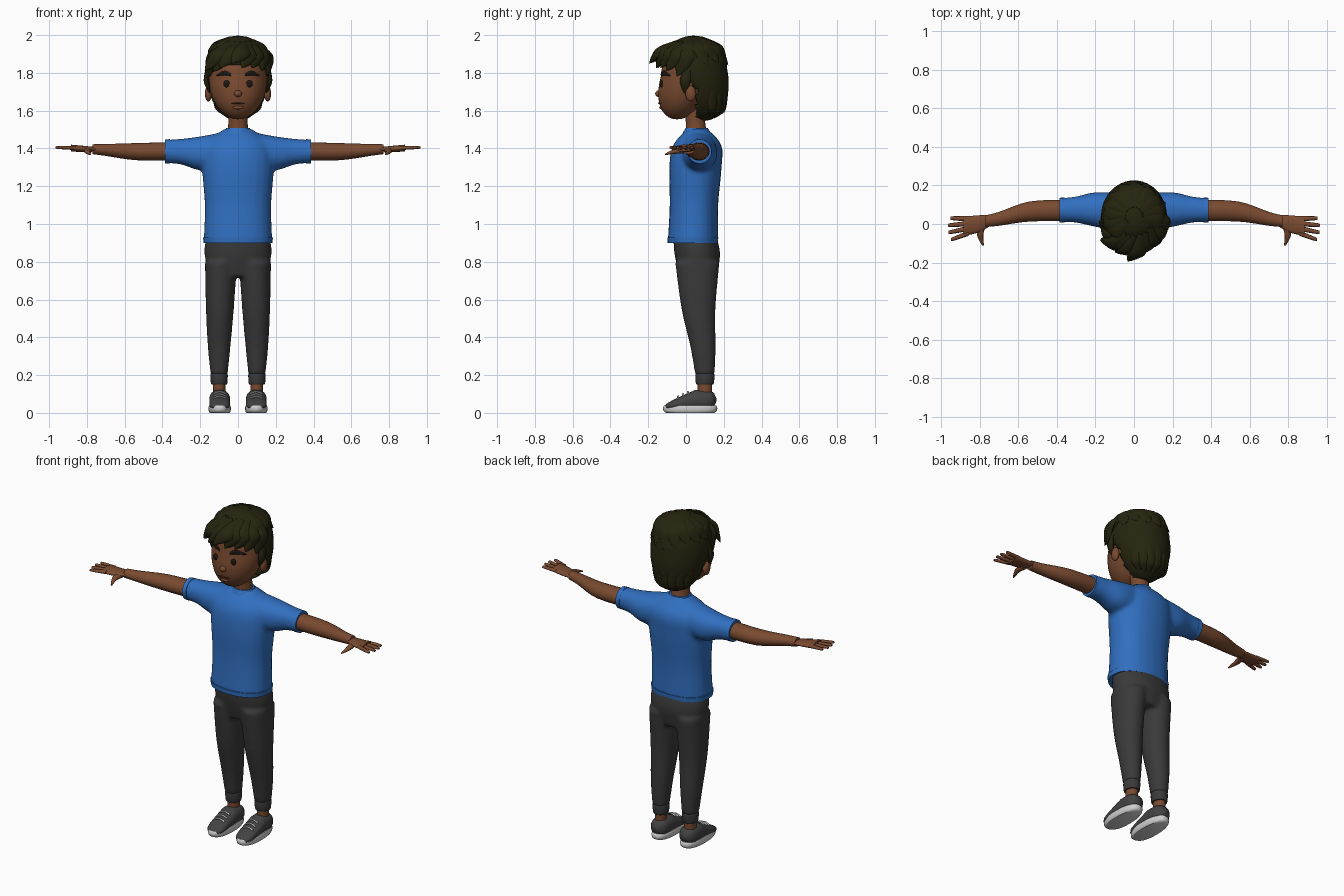
import bpy, bmesh, math, random
from mathutils import Vector

cube = bpy.data.objects.get("Cube")
if cube:
    bpy.data.objects.remove(cube, do_unlink=True)

X, Y, Z = Vector((1, 0, 0)), Vector((0, 1, 0)), Vector((0, 0, 1))
SIDES = (("left", 1), ("right", -1))


def material(name, red, green, blue):
    mat = bpy.data.materials.new(name)
    mat.use_nodes = True
    mat.diffuse_color = (red, green, blue, 1)
    bsdf = next(node for node in mat.node_tree.nodes if node.type == 'BSDF_PRINCIPLED')
    bsdf.inputs["Base Color"].default_value = (red, green, blue, 1)
    return mat


skin = material("brown skin", .19, .068, .029)
cloth = material("blue cloth", .03, .16, .53)
charcoal = material("charcoal trousers", .042, .042, .042)
shoe_grey = material("dark shoe", .055, .055, .055)
rubber = material("pale rubber", .62, .62, .62)
hair_colour = material("dark hair", .019, .018, .005)
near_black = material("near black", .012, .009, .006)
lip_colour = material("dark lip", .085, .028, .014)


def spline(points, steps):
    """Resample a list of sections smoothly."""
    out = []
    for i, (start, end) in enumerate(zip(points, points[1:])):
        before, after = points[max(i - 1, 0)], points[min(i + 2, len(points) - 1)]
        for k in range(steps):
            t = k / steps
            out.append([.5 * (2 * b + (c - a) * t + (2 * a - 5 * b + 4 * c - d) * t * t
                              + (3 * b - a - 3 * c + d) * t ** 3)
                        for a, b, c, d in zip(before, start, end, after)])
    return out + [points[-1]]


def build(name, parts, mat, n=24, steps=4, power=1, voxel=0, keep=None):
    """Loft each part (u axis, v axis, sections of x y z radius) into one object."""
    bm = bmesh.new()
    for u, v, sections in parts:
        rings = []
        for x, y, z, radius, *second in spline(sections, steps):
            ring = []
            for k in range(n):
                angle = math.tau * k / n
                c, s = (math.copysign(abs(q) ** power, q)
                        for q in (math.cos(angle), math.sin(angle)))
                height = second[0] if second else radius
                ring.append(bm.verts.new(Vector((x, y, z)) + u * c * radius + v * s * height))
            rings.append(ring)
        for a, b in zip(rings, rings[1:]):
            for k in range(n):
                j = (k + 1) % n
                bm.faces.new((a[k], a[j], b[j], b[k]))
        bm.faces.new(rings[0])
        bm.faces.new(rings[-1])
    bmesh.ops.recalc_face_normals(bm, faces=bm.faces)
    if keep:
        drop = [face for face in bm.faces if not keep(face.calc_center_median())]
        bmesh.ops.delete(bm, geom=drop, context='FACES')
    mesh = bpy.data.meshes.new(name)
    bm.to_mesh(mesh)
    bm.free()
    mesh.shade_smooth()
    mesh.set_sharp_from_angle(angle=math.radians(45))
    mesh.materials.append(mat)
    ob = bpy.data.objects.new(name, mesh)
    bpy.context.scene.collection.objects.link(ob)
    if voxel:
        merge = ob.modifiers.new("merge", 'REMESH')
        merge.mode, merge.voxel_size, merge.use_smooth_shade = 'VOXEL', voxel, True
        soften = ob.modifiers.new("soften", 'SMOOTH')
        soften.iterations = 6
    return ob


def flip(sections, side):
    return [(side * x, *rest) for x, *rest in sections]


def ball(name, centre, size, mat, n=16, down=None, lean=0, keep=None):
    """Ellipsoid whose lower half may be longer and lean along y."""
    rings = []
    for k in range(n // 2 + 1):
        angle = math.pi * (2 * k / n - .5)
        wide = max(math.cos(angle), .01)
        rise = math.sin(angle) * (down if down and angle < 0 else size[2])
        rings.append((centre[0], centre[1] + lean * min(0, rise), centre[2] + rise,
                      size[0] * wide, size[1] * wide))
    return build(name, [(X, Y, rings)], mat, n=n, steps=1, keep=keep)


# Shirt: torso and sleeves merged into one soft surface
torso = [(0, .036, .905, .182), (0, .042, 1.1, .176), (0, .05, 1.3, .19),
         (0, .06, 1.42, .174), (0, .06, 1.505, .07)]
sleeve = [(.06, .06, 1.39, .1), (.2, .075, 1.374, .09), (.3, .075, 1.383, .068),
          (.38, .072, 1.384, .062)]
build("shirt", [(X, Y * .73, torso)] + [(Y, Z, flip(sleeve, s)) for _, s in SIDES],
      cloth, power=.9, voxel=.012)
build("shirt_hem", [(X, Y * .73, [(0, .036, .9, .182), (0, .036, .928, .185)])],
      cloth, n=32, steps=1, power=.9)
build("collar", [(X, Y * .95, [(0, .058, 1.48, .08), (0, .056, 1.508, .062)])], cloth)

# Trousers: hips and legs merged
hips = [(0, .045, .95, .165), (0, .06, .84, .178), (0, .064, .72, .14)]
leg = [(.09, .06, .8, .085, .118), (.096, .066, .55, .074, .09),
       (.1, .09, .35, .06, .067), (.1, .1, .2, .045, .052)]
build("trousers", [(X, Y * .68, hips)] + [(X, Y, flip(leg, s)) for _, s in SIDES],
      charcoal, power=.95, voxel=.011)

arm = [(.33, .07, 1.385, .056), (.54, .065, 1.383, .052), (.7, .027, 1.392, .036),
       (.77, .015, 1.396, .03)]
palm = [(.75, .017, 1.396, .03), (.81, 0, 1.397, .045), (.885, -.012, 1.402, .05)]
thumb = [(.79, -.01, 1.39, .02), (.798, -.06, 1.384, .016), (.783, -.112, 1.368, .005)]


def finger(k):
    root, tip = .027 - .025 * k, .03 - .036 * k
    reach = .965 - .006 * (k - 1.4) ** 2
    return [(.86, root, 1.402, .014), (reach - .01, tip, 1.405, .01), (reach, tip, 1.404, .004)]


def shoe_section(t):
    """Section from heel to toe, sloping down past the ankle."""
    top = .122 - .075 * max(0, t - .4) / .6
    rounding = max(.01, 1 - (2 * t - 1) ** 6) ** .5
    return (.097, .162 - .28 * t, (top + .015) / 2, .055 * rounding, (top - .015) / 2 * rounding)


shoe = [shoe_section(k / 20) for k in range(21)]
sole = [(.097, .022, z, r) for z, r in ((0, .052), (.01, .058), (.03, .059), (.04, .056))]

for side, s in SIDES:
    # Arm, hand and fingers
    build(side + "_arm", [(Y, Z * .87, flip(arm, s))], skin)
    build(side + "_palm", [(Y, Z * .36, flip(palm, s))], skin)
    build(side + "_fingers", [(Y, Z * .8, flip(finger(k), s)) for k in range(4)], skin, n=10)
    build(side + "_thumb", [(X, Z * .8, flip(thumb, s))], skin, n=12)
    band = [(.36, .072, 1.384, .065), (.386, .072, 1.384, .064)]
    build(side + "_sleeve_cuff", [(Y, Z, flip(band, s))], cloth, steps=1)

    # Ankle, trouser cuff and shoe
    ankle = [(.1, .1, z, .033) for z in (.08, .2)]
    build(side + "_ankle", [(X, Y * 1.15, flip(ankle, s))], skin, steps=1)
    cuff = [(.1, .1, z, r) for z, r in ((.15, .04), (.16, .044), (.2, .046), (.21, .043))]
    build(side + "_trouser_cuff", [(X, Y * 1.1, flip(cuff, s))], charcoal, steps=2)
    build(side + "_shoe", [(X, Z, flip(shoe, s))], shoe_grey, steps=1, power=.85)
    build(side + "_sole", [(X, Y * 2.43, flip(sole, s))], rubber, n=32, steps=2, power=.85)
    laces = []
    for k in range(3):
        y, z = .01 - .026 * k, .112 - .012 * k
        strap = [(.097 + across, y, z - 10 * across ** 2, .005) for across in (-.034, 0, .034)]
        laces.append((Y, Z, flip(strap, s)))
    build(side + "_laces", laces, rubber, n=8)

# Head and neck
HEAD, HEAD_SIZE, JAW, JAW_LEAN = Vector((0, .02, 1.78)), (.156, .153, .18), .226, .3
ball("head", HEAD, HEAD_SIZE, skin, n=40, down=JAW, lean=JAW_LEAN)
build("neck", [(X, Y, [(0, .058, 1.47, .057), (0, .05, 1.54, .051), (0, .04, 1.64, .055)])], skin)


def face_y(x, z):
    """Depth of the face surface at a point seen from the front."""
    rise = z - HEAD.z
    tall = JAW if rise < 0 else HEAD_SIZE[2]
    bulge = math.sqrt(1 - (x / HEAD_SIZE[0]) ** 2 - (rise / tall) ** 2)
    return HEAD.y + JAW_LEAN * min(0, rise) - HEAD_SIZE[1] * bulge


def face_strip(name, points, mat):
    """Thin painted stroke following the face, from points x z half-height."""
    path = [(x, face_y(x, z), z, .006, h) for x, z, h in points]
    build(name, [(Y, Z, path)], mat, n=10)


ball("nose", (0, face_y(0, 1.69) + .004, 1.69), (.021, .02, .018), skin)
ball("lower_lip", (0, face_y(0, 1.617) + .005, 1.617), (.03, .012, .01), skin)
face_strip("mouth", [(-.037, 1.637, .002), (0, 1.64, .004), (.037, 1.637, .002)], lip_colour)
for side, s in SIDES:
    ball(side + "_eye", (s * .06, face_y(.06, 1.742), 1.742), (.017, .009, .019), near_black)
    ball(side + "_ear", (s * .157, .025, 1.69), (.018, .028, .042), skin)
    brow = [(.036, 1.79, .008), (.07, 1.8, .013), (.114, 1.786, .004)]
    face_strip(side + "_eyebrow", flip(brow, s), near_black)

# Hair cap, open around the face and ears
CAP, CAP_SIZE, NAPE, NAPE_LEAN = Vector((0, .04, 1.82)), (.171, .178, .177), .274, -.2


def is_hair(c):
    return c.z > 1.84 or c.y > .055 - max(0, c.z - 1.71) * .9


hair = ball("hair_cap", CAP, CAP_SIZE, hair_colour, n=48, down=NAPE, lean=NAPE_LEAN, keep=is_hair)
thick = hair.modifiers.new("thickness", 'SOLIDIFY')
thick.thickness, thick.offset = .015, -1


def on_cap(turn, lift, out):
    """Point over the hair cap from two angles in degrees."""
    a, e = math.radians(turn), math.radians(lift)
    rise = math.sin(e) * (CAP_SIZE[2] if e > 0 else NAPE)
    return CAP + Vector((CAP_SIZE[0] * math.cos(a) * math.cos(e) * out,
                         CAP_SIZE[1] * math.sin(a) * math.cos(e) * out + NAPE_LEAN * min(0, rise),
                         rise * min(out, 1)))


def lock(turn, lift, end_turn, end_lift, out, width, depth):
    """Flattened tapering tuft lying over the cap."""
    root, tip = on_cap(turn, lift, .97), on_cap(end_turn, end_lift, out)
    mid = on_cap((turn + end_turn) / 2, (lift + end_lift) / 2, (1 + out) / 2)
    normal = (mid - CAP).normalized()
    across = (tip - root).cross(normal).normalized()
    return (across * width, normal * depth,
            [(*root, .5), (*mid, 1), (*mid.lerp(tip, .6), .7), (*tip, .04)])


# Fringe swept to one side, in rows of end turn, end lift and flare
fringe = ((-30, -8, 1.08), (-48, -2, 1.1), (-66, 2, 1.08), (-84, 2, 1.12), (-98, 10, 1.35),
          (-118, 2, 1.2), (-132, -3, 1.12), (-145, -2, 1.25), (-160, -12, 1.08))
build("fringe", [lock(turn + 35, 55, turn, lift, out, .045, .024) for turn, lift, out in fringe],
      hair_colour, n=10)
build("sideburns", [lock(90 - s * 100, 5, 90 - s * 115, -28, 1.1, .028, .014) for _, s in SIDES],
      hair_colour, n=10)
random.seed(4)
build("crown_locks", [lock(turn, 75, turn + 25, random.uniform(5, 20), 1.04, .045, .016)
                      for turn in range(-25, 210, 23)], hair_colour, n=10)
build("nape_locks", [lock(turn, -25, turn, -58 - 14 * math.sin(math.radians(turn)), 1.05, .03, .014)
                     for turn in range(30, 160, 20)], hair_colour, n=10)
